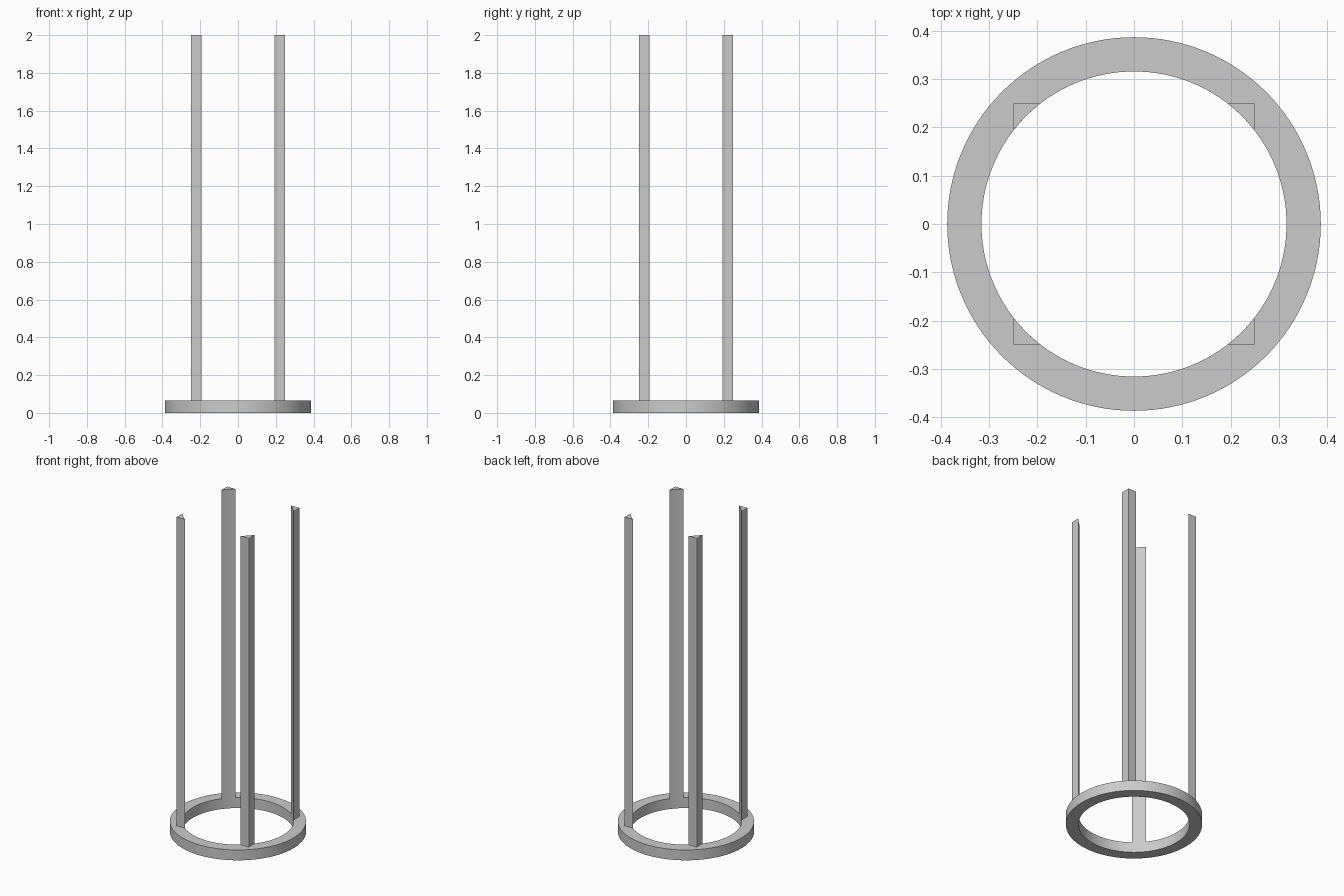
import bpy, bmesh, math

RING_OUTER, RING_INNER, RING_HEIGHT = 0.387, 0.316, 0.065
POST_CORNER, TOP = 0.25, 2.0
SEGMENTS = 128

if "Cube" in bpy.data.objects:
    bpy.data.objects.remove(bpy.data.objects["Cube"], do_unlink=True)

grey = bpy.data.materials.new("light grey")
grey.use_nodes = True
grey.diffuse_color = (0.6, 0.6, 0.6, 1)
grey.node_tree.nodes["Principled BSDF"].inputs["Base Color"].default_value = (0.6, 0.6, 0.6, 1)


def finish(name, bm):
    bmesh.ops.recalc_face_normals(bm, faces=bm.faces)
    mesh = bpy.data.meshes.new(name)
    bm.to_mesh(mesh)
    bm.free()
    mesh.materials.append(grey)
    obj = bpy.data.objects.new(name, mesh)
    bpy.context.collection.objects.link(obj)
    bpy.ops.object.select_all(action='DESELECT')
    obj.select_set(True)
    bpy.context.view_layer.objects.active = obj
    bpy.ops.object.shade_smooth_by_angle(angle=math.radians(30))
    return obj


# Base ring: a rectangular section swept around z
bm = bmesh.new()
section = [bm.verts.new((r, 0, z)) for r, z in (
    (RING_INNER, 0), (RING_OUTER, 0), (RING_OUTER, RING_HEIGHT), (RING_INNER, RING_HEIGHT))]
edges = [bm.edges.new((section[i], section[(i + 1) % 4])) for i in range(4)]
bmesh.ops.spin(bm, geom=section + edges, cent=(0, 0, 0), axis=(0, 0, 1),
               angle=math.tau, steps=SEGMENTS, use_merge=True)
bmesh.ops.remove_doubles(bm, verts=bm.verts, dist=0.0001)
finish("base_ring", bm)

# Corner posts: square outer corner, inner side hollowed to the ring's bore
start = math.acos(POST_CORNER / RING_INNER)
end = math.pi / 2 - start
STEPS = 6
angles = [start + (end - start) * i / STEPS for i in range(STEPS + 1)]
profile = [(POST_CORNER, POST_CORNER)] + [
    (RING_INNER * math.cos(a), RING_INNER * math.sin(a)) for a in angles]

for name, sx, sy in (("front_left_post", 1, -1), ("front_right_post", -1, -1),
                     ("back_left_post", 1, 1), ("back_right_post", -1, 1)):
    bm = bmesh.new()
    face = bm.faces.new([bm.verts.new((sx * x, sy * y, RING_HEIGHT)) for x, y in profile])
    extruded = bmesh.ops.extrude_face_region(bm, geom=[face], use_keep_orig=True)
    top = [v for v in extruded["geom"] if isinstance(v, bmesh.types.BMVert)]
    bmesh.ops.translate(bm, verts=top, vec=(0, 0, TOP - RING_HEIGHT))
    finish(name, bm)
